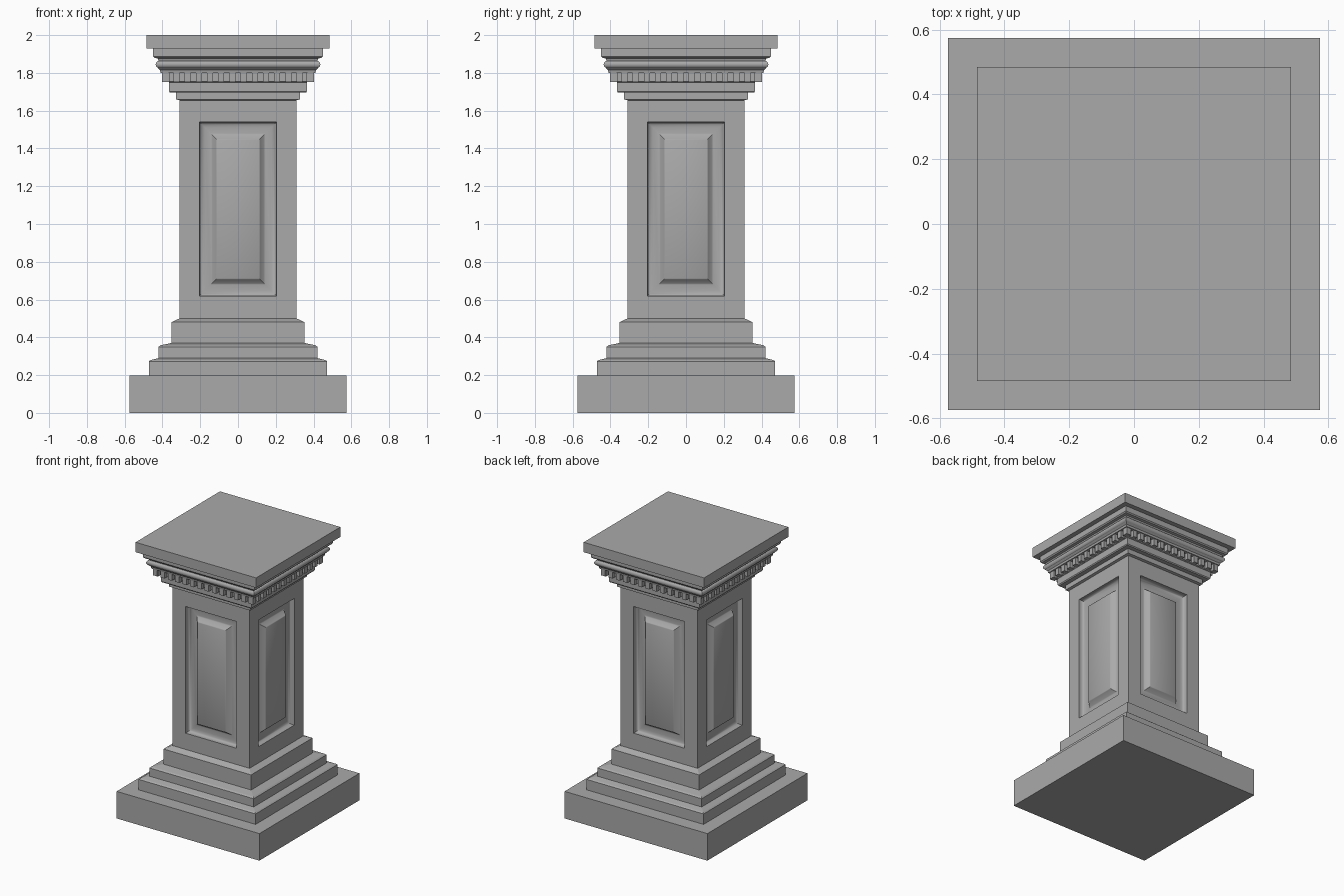
import bpy, bmesh, math
from mathutils import Matrix, Vector

if "Cube" in bpy.data.objects:
    bpy.data.objects.remove(bpy.data.objects["Cube"])

stone = bpy.data.materials.new("grey stone")
stone.use_nodes = True
stone.diffuse_color = (0.4, 0.4, 0.4, 1)
stone.node_tree.nodes["Principled BSDF"].inputs["Base Color"].default_value = (0.4, 0.4, 0.4, 1)


def finish(name, bm, smooth=False):
    """Turn a bmesh into a named stone object."""
    bmesh.ops.remove_doubles(bm, verts=bm.verts, dist=1e-5)
    bmesh.ops.recalc_face_normals(bm, faces=bm.faces)
    mesh = bpy.data.meshes.new(name)
    bm.to_mesh(mesh)
    bm.free()
    mesh.materials.append(stone)
    ob = bpy.data.objects.new(name, mesh)
    bpy.context.collection.objects.link(ob)
    if smooth:
        bpy.ops.object.select_all(action='DESELECT')
        bpy.context.view_layer.objects.active = ob
        ob.select_set(True)
        bpy.ops.object.shade_smooth_by_angle(angle=math.radians(35))
    return ob


def bridge(bm, a, b):
    for i in range(4):
        j = (i + 1) % 4
        bm.faces.new((a[i], a[j], b[j], b[i]))


def square_moulding(name, profile, smooth=False):
    """Sweep a (half width, height) profile round a square and cap it."""
    bm = bmesh.new()
    rings = [[bm.verts.new((sx * r, sy * r, z))
              for sx, sy in ((-1, -1), (1, -1), (1, 1), (-1, 1))]
             for r, z in profile]
    for a, b in zip(rings, rings[1:]):
        bridge(bm, a, b)
    bm.faces.new(rings[0])
    bm.faces.new(rings[-1])
    return finish(name, bm, smooth)


# Stepped base
square_moulding("plinth", [(0.575, 0), (0.575, 0.197)])
square_moulding("lower_base_step", [(0.472, 0.197), (0.472, 0.273), (0.462, 0.28), (0.42, 0.29)])
square_moulding("middle_base_step", [(0.42, 0.28), (0.42, 0.35), (0.41, 0.358), (0.353, 0.37)])
square_moulding("upper_base_step", [(0.353, 0.36), (0.353, 0.48), (0.31, 0.5)])

# Shaft: each side is a flat frame, a sunk cove and a raised field
HALF, BOTTOM, TOP = 0.31, 0.49, 1.655
OPEN_W, OPEN_LOW, OPEN_HIGH = 0.205, 0.618, 1.54
steps = [(0, 0), (0, 0.015)]
for k in range(1, 6):
    t = k / 5 * math.pi / 2
    steps.append((0.03 * (1 - math.cos(t)), 0.015 + 0.025 * math.sin(t)))
steps += [(0.06, 0.04), (0.068, 0.036), (0.088, 0.008), (0.094, 0.005)]
bm = bmesh.new()
for side in range(4):
    turn = Matrix.Rotation(side * math.pi / 2, 3, 'Z')

    def ring(w, low, high, depth):
        return [bm.verts.new(turn @ Vector((x, depth - HALF, z)))
                for x, z in ((-w, low), (w, low), (w, high), (-w, high))]

    rings = [ring(HALF, BOTTOM, TOP, 0)]
    rings += [ring(OPEN_W - s, OPEN_LOW + s, OPEN_HIGH - s, d) for s, d in steps]
    for a, b in zip(rings, rings[1:]):
        bridge(bm, a, b)
    bm.faces.new(rings[-1])
finish("panelled_shaft", bm, True)

# Capital, from the neck up to the slab
square_moulding("neck_band", [(0.31, 1.655), (0.328, 1.66), (0.328, 1.695)])
square_moulding("dentil_backing", [(0.33, 1.695), (0.36, 1.695), (0.365, 1.702),
                                   (0.365, 1.75), (0.375, 1.755), (0.375, 1.80)])
square_moulding("dentil_cap", [(0.41, 1.80), (0.413, 1.815), (0.425, 1.826)])
bead = [(0.415 + 0.021 * math.cos(a), 1.845 + 0.02 * math.sin(a))
        for a in (math.radians(-90 + 22.5 * k) for k in range(9))]
square_moulding("round_bead", bead, True)
square_moulding("cornice", [(0.42, 1.86), (0.425, 1.876), (0.443, 1.88),
                            (0.45, 1.888), (0.45, 1.93)])
square_moulding("top_slab", [(0.485, 1.928), (0.485, 2.0)])

# Rows of dentils under the cornice
COUNT, REACH, WIDTH = 14, 0.385, 0.032
bm = bmesh.new()
for side in range(4):
    turn = Matrix.Rotation(side * math.pi / 2, 4, 'Z')
    for k in range(COUNT):
        x = -REACH + 2 * REACH * k / (COUNT - 1)
        place = Matrix.Translation((x, -0.383, 1.776)) @ Matrix.Diagonal((WIDTH, 0.04, 0.05, 1))
        bmesh.ops.create_cube(bm, size=1, matrix=turn @ place)
finish("dentils", bm)
